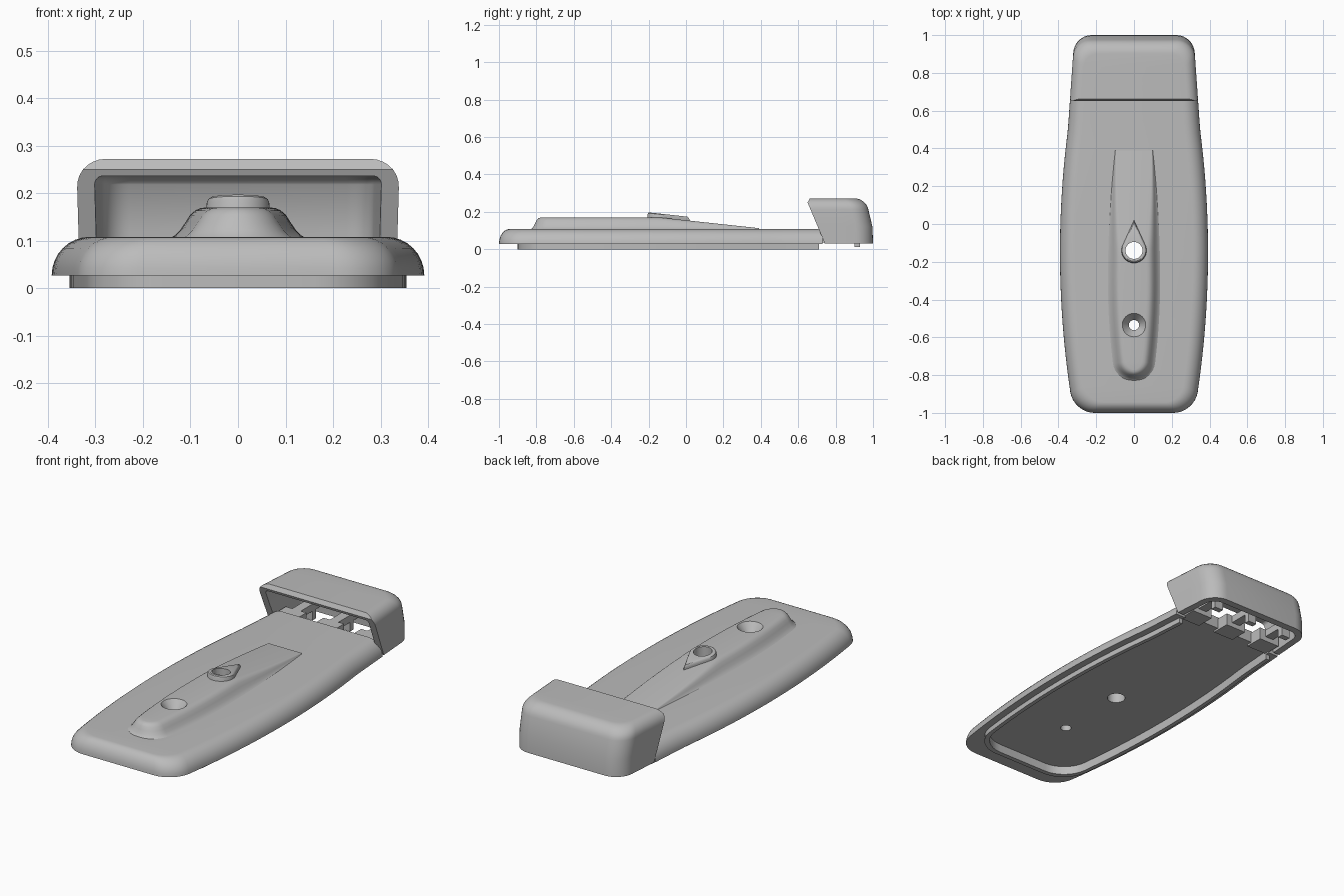
import bpy, bmesh
from math import sin, cos, pi, acos, sqrt
from mathutils import Vector

cube = bpy.data.objects.get("Cube")
if cube:
    bpy.data.objects.remove(cube)

grey = bpy.data.materials.new("plain grey")
grey.use_nodes = True
grey.diffuse_color = (0.5, 0.5, 0.5, 1)
grey.node_tree.nodes["Principled BSDF"].inputs["Base Color"].default_value = (0.5, 0.5, 0.5, 1)


def finish(name, bm):
    bmesh.ops.recalc_face_normals(bm, faces=bm.faces)
    mesh = bpy.data.meshes.new(name)
    bm.to_mesh(mesh)
    bm.free()
    mesh.materials.append(grey)
    ob = bpy.data.objects.new(name, mesh)
    bpy.context.collection.objects.link(ob)
    return ob


def half_outline(width, front, back, rf, rb, steps=8, spans=26):
    """Right half of a symmetric plan shape with rounded ends."""
    pts = []
    arc = [i / steps * pi / 2 for i in range(steps + 1)]
    if rf:
        for a in arc:
            y = front + rf * (1 - cos(a))
            pts.append((width(y) - rf * (1 - sin(a)), y))
    y0, y1 = front + rf, back - rb
    first, last = (1 if rf else 0), (spans if rb else spans + 1)
    for i in range(first, last):
        y = y0 + (y1 - y0) * i / spans
        pts.append((width(y), y))
    if rb:
        for a in reversed(arc):
            y = back - rb * (1 - cos(a))
            pts.append((width(y) - rb * (1 - sin(a)), y))
    return pts


def loft(levels):
    """Stack of (half outline, height) rings, closed by strips at both ends."""
    bm = bmesh.new()
    rings = []
    for half, z in levels:
        height = z if callable(z) else (lambda y, z=z: z)
        right = [bm.verts.new((x, y, height(y))) for x, y in half]
        left = [bm.verts.new((-x, y, height(y))) for x, y in half]
        rings.append((right, left))
    for (r0, l0), (r1, l1) in zip(rings, rings[1:]):
        a, b = r0 + l0[::-1], r1 + l1[::-1]
        for i in range(len(a)):
            j = (i + 1) % len(a)
            bm.faces.new((a[i], a[j], b[j], b[i]))
    for r, l in (rings[0], rings[-1]):
        for i in range(len(r) - 1):
            bm.faces.new((r[i], r[i + 1], l[i + 1], l[i]))
    return bm


def box(name, x, y, z):
    bm = bmesh.new()
    bmesh.ops.create_cube(bm, size=1)
    for v in bm.verts:
        v.co = [lo + (hi - lo) * (c + 0.5) for c, (lo, hi) in zip(v.co, (x, y, z))]
    return finish(name, bm)


def turned(name, y, profile, sides=40):
    """Round cutter from (radius, height) pairs."""
    bm = bmesh.new()
    rings = [[bm.verts.new((r * cos(2 * pi * i / sides), y + r * sin(2 * pi * i / sides), z))
              for i in range(sides)] for r, z in profile]
    for a, b in zip(rings, rings[1:]):
        for i in range(sides):
            j = (i + 1) % sides
            bm.faces.new((a[i], a[j], b[j], b[i]))
    bm.faces.new(rings[0])
    bm.faces.new(rings[-1])
    return finish(name, bm)


def cut(ob, *cutters):
    bpy.context.view_layer.objects.active = ob
    for c in cutters:
        c.hide_render = True
        mod = ob.modifiers.new("cut", "BOOLEAN")
        mod.operation, mod.solver, mod.object = "DIFFERENCE", "EXACT", c
        bpy.ops.object.modifier_apply(modifier=mod.name)


def side(inset=0.0):
    """Half-width of the whole shape along its length."""
    def width(y):
        if y < 0.5:
            return 0.392 - 0.1 * (y + 0.15) ** 2 - inset
        return 0.35 - 0.07 * (y - 0.5) - inset
    return width


# Main plate: lower lip, flat rim, rounded shoulder
lip = half_outline(side(0.038), -0.9, 0.71, 0.14, 0)
levels = [(lip, 0), (lip, 0.027)]
for i in range(9):
    a = i / 8 * pi / 2
    d = 0.08 * (1 - cos(a))
    levels.append((half_outline(side(d), -1 + 0.7 * d, 0.73, 0.11 - 0.3 * d, 0),
                   0.027 + 0.081 * sin(a)))
body = finish("body_plate", loft(levels))

# Recess under the plate, open toward the back
recess_outline = half_outline(side(0.06), -0.875, 0.9, 0.13, 0)
recess = finish("recess_cutter", loft([(recess_outline, -0.05), (recess_outline, 0.045)]))


# Raised spine, falling away toward the back
def spine_height(y):
    return 0.17 if y < -0.14 else 0.17 - 0.108 * (y + 0.14)


def spine_side(inset):
    def width(y):
        base = 0.142 - (0.14 if y < -0.3 else 0.085) * (y + 0.3) ** 2
        return base - inset * (spine_height(y) - 0.106) / 0.064
    return width


levels = [(half_outline(spine_side(0), -0.83, 0.39, 0.09, 0), 0.07)]
for t, d in ((0, 0), (0.08, 0.009), (0.25, 0.02), (0.5, 0.031), (0.75, 0.041),
             (0.9, 0.052), (0.97, 0.062), (1, 0.075)):
    levels.append((half_outline(spine_side(d), -0.83 + 0.75 * d, 0.39, 0.09 - 0.6 * d, 0),
                   lambda y, t=t: 0.106 + t * (spine_height(y) - 0.106)))
spine = finish("raised_spine", loft(levels))


# Teardrop boss with a sloping top
def teardrop(r, tip):
    a0 = acos(r / (tip + 0.14))
    half = [(r * sin(a), -0.14 + r * cos(a))
            for a in (pi - 0.02 - i / 16 * (pi - 0.02 - a0) for i in range(17))]
    return half + [(0.0008, tip)]


def boss_top(drop):
    return lambda y: 0.197 - drop - 0.11 * (y + 0.2)


boss = finish("teardrop_boss", loft([
    (teardrop(0.068, 0.02), 0.12), (teardrop(0.066, 0.018), boss_top(0.012)),
    (teardrop(0.063, 0.014), boss_top(0.004)), (teardrop(0.057, 0.006), boss_top(0))]))

# Through holes
big_hole = turned("big_hole_cutter", -0.14, [(0.045, -0.1), (0.045, 0.3)])
screw_hole = turned("screw_hole_cutter", -0.535,
                    [(0.027, -0.1), (0.027, 0.125), (0.063, 0.171), (0.063, 0.25)])
cut(body, recess, big_hole, screw_hole)
cut(spine, big_hole, screw_hole)
cut(boss, big_hole)


# Hollow hood at the back, open to the front and below
def hood(wall, bottom, top, radius, front):
    def ring(d, back, z):
        return half_outline(side(wall + d), front, back - wall - d, 0,
                            0.09 - wall - 0.3 * d, spans=6), z
    levels = [ring(0, 1.0, bottom), ring(0, 0.997, 0.12), ring(0, 0.975, top - radius)]
    for i in range(1, 8):
        a = i / 7 * pi / 2
        levels.append(ring(radius * (1 - cos(a)), 0.975 - 0.012 * sin(a),
                           top - radius * (1 - sin(a))))
    return loft(levels)


bm = hood(0, 0.03, 0.272, 0.06, 0.5)
for point, normal in (((0, 0.65, 0.25), (0, -1, -0.42)), ((0, 0.65, 0.25), (0, -1, 0.55))):
    geom = bm.verts[:] + bm.edges[:] + bm.faces[:]
    res = bmesh.ops.bisect_plane(bm, geom=geom, plane_co=Vector(point),
                                 plane_no=Vector(normal), clear_outer=True)
    edges = [e for e in bm.edges if e.is_boundary]
    bmesh.ops.holes_fill(bm, edges=edges, sides=0)
hood_shell = finish("back_hood", bm)
hood_cavity = finish("hood_cavity_cutter", hood(0.037, -0.05, 0.236, 0.018, 0.4))
cut(hood_shell, hood_cavity)

# Three tabs with clip arms and pegs inside the hood
tabs = []
for label, x in (("right", -0.22), ("middle", 0), ("left", 0.22)):
    tabs.append(box(label + "_tab", (x - 0.06, x + 0.06), (0.70, 0.80), (0.035, 0.1)))
    tabs.append(box(label + "_clip_arm", (x - 0.025, x + 0.025), (0.79, 0.97), (0.06, 0.098)))
    tabs.append(box(label + "_clip_peg", (x - 0.025, x + 0.025), (0.90, 0.93), (0.012, 0.07)))

for c in (recess, big_hole, screw_hole, hood_cavity):
    bpy.data.objects.remove(c)

# Smooth shading with crisp edges
bpy.ops.object.select_all(action="DESELECT")
for ob in (body, spine, boss, hood_shell):
    ob.select_set(True)
bpy.context.view_layer.objects.active = body
bpy.ops.object.shade_smooth_by_angle(angle=0.6)
